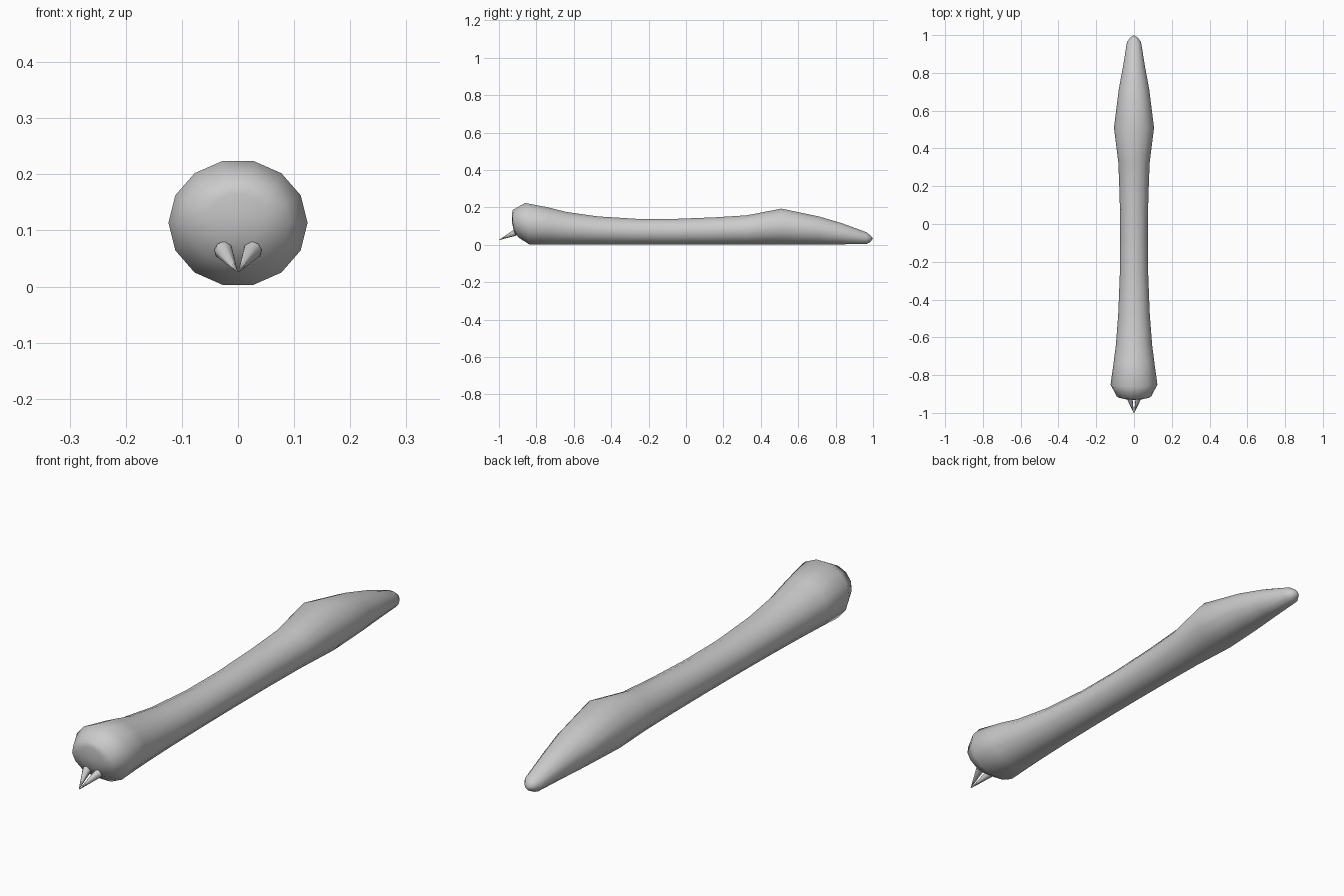
import bpy, bmesh, math
from mathutils import Vector

if "Cube" in bpy.data.objects:
    bpy.data.objects.remove(bpy.data.objects["Cube"])

SIDES = 14

# Body rings: y, half width, bottom z, top z, forward lean of the top
RINGS = [
    (-0.926, 0.050, 0.080, 0.165, 0.004),
    (-0.912, 0.092, 0.040, 0.186, 0.016),
    (-0.850, 0.124, 0.003, 0.224, 0.010),
    (-0.735, 0.108, 0.003, 0.200, 0.0),
    (-0.640, 0.096, 0.003, 0.176, 0.0),
    (-0.470, 0.083, 0.003, 0.152, 0.0),
    (-0.260, 0.075, 0.003, 0.139, 0.0),
    (-0.060, 0.073, 0.003, 0.139, 0.0),
    (0.150, 0.076, 0.003, 0.147, 0.0),
    (0.325, 0.083, 0.003, 0.158, 0.0),
    (0.510, 0.106, 0.003, 0.194, 0.0),
    (0.710, 0.081, 0.003, 0.152, 0.0),
    (0.830, 0.059, 0.003, 0.117, 0.0),
    (0.963, 0.037, 0.004, 0.068, 0.0),
    (0.985, 0.022, 0.015, 0.052, 0.0),
]


def finish(bm, name):
    bmesh.ops.recalc_face_normals(bm, faces=bm.faces)
    mesh = bpy.data.meshes.new(name)
    bm.to_mesh(mesh)
    bm.free()
    for p in mesh.polygons:
        p.use_smooth = True
    obj = bpy.data.objects.new(name, mesh)
    bpy.context.collection.objects.link(obj)
    return obj


# Tapered body, lofted through the rings
bm = bmesh.new()
loops = []
for y, w, z0, z1, lean in RINGS:
    h, mid = (z1 - z0) / 2 / math.cos(math.pi / SIDES / 2 * 0.98 * 2), (z0 + z1) / 2
    ring = []
    for i in range(SIDES):
        a = 2 * math.pi * i / SIDES
        s = math.sin(a)
        ring.append(bm.verts.new((w * math.cos(a), y - lean * s, mid + h * s)))
    loops.append(ring)
for a, b in zip(loops, loops[1:]):
    for i in range(SIDES):
        j = (i + 1) % SIDES
        bm.faces.new((a[i], a[j], b[j], b[i]))
for ring, tip in ((loops[0], (0, -0.931, 0.122)), (loops[-1], (0, 1.0, 0.033))):
    pole = bm.verts.new(tip)
    for i in range(SIDES):
        bm.faces.new((ring[i], ring[(i + 1) % SIDES], pole))
finish(bm, "body")


# Pair of pincers meeting at a point under the head
def pincer(side, name):
    base = Vector((side * 0.026, -0.912, 0.065))
    tip = Vector((side * 0.001, -1.0, 0.026))
    axis = tip - base
    bm = bmesh.new()
    bmesh.ops.create_cone(bm, cap_ends=True, segments=8, radius1=0.017,
                          radius2=0.0005, depth=axis.length)
    bmesh.ops.rotate(bm, verts=bm.verts, cent=(0, 0, 0),
                     matrix=axis.to_track_quat('Z', 'Y').to_matrix())
    bmesh.ops.translate(bm, verts=bm.verts, vec=(base + tip) / 2)
    obj = finish(bm, name)
    bpy.context.view_layer.objects.active = obj
    obj.select_set(True)
    bpy.ops.object.shade_smooth_by_angle(angle=math.radians(60))
    obj.select_set(False)


pincer(-1, "left_pincer")
pincer(1, "right_pincer")
